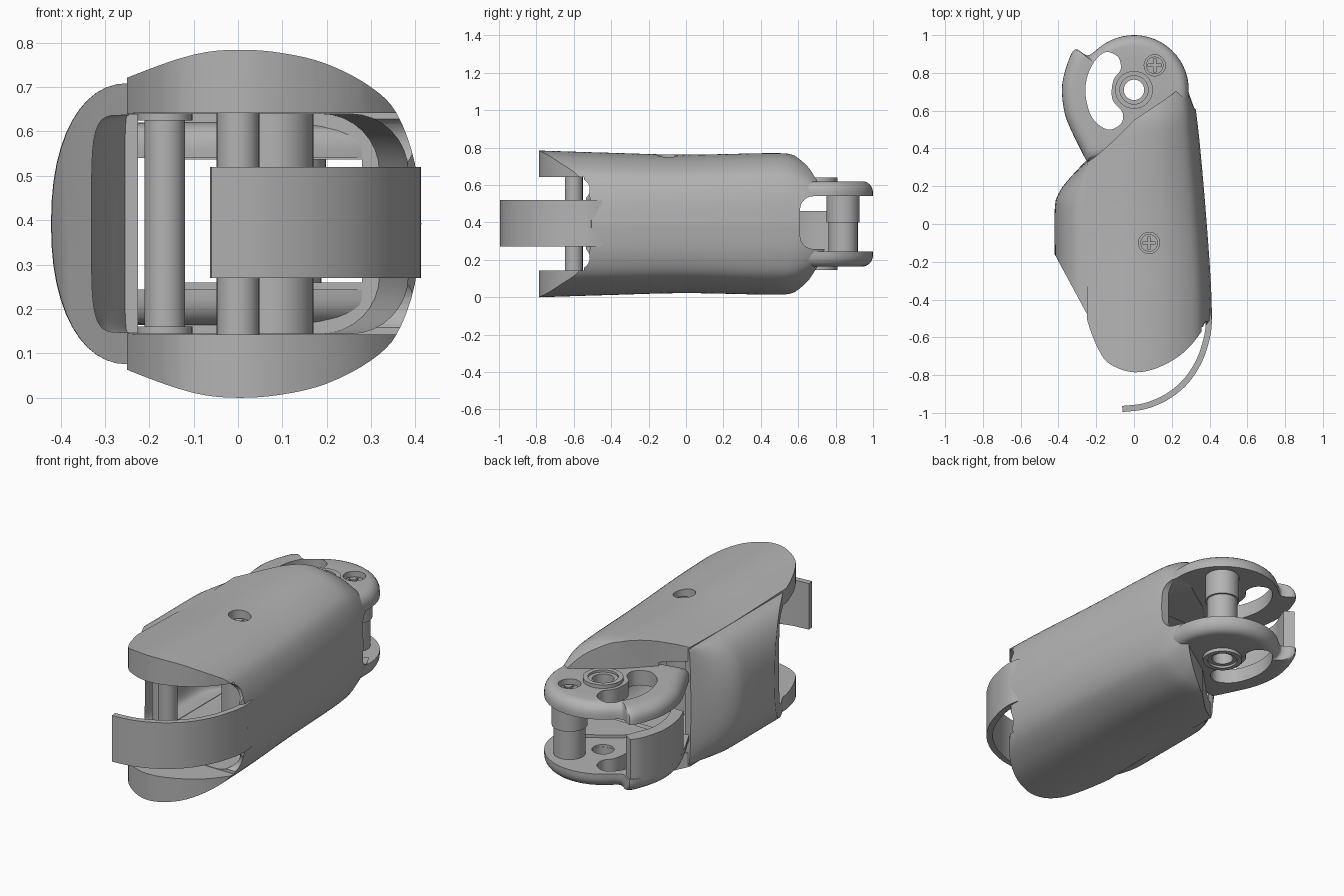
import bpy, bmesh, math
from mathutils import Vector

if "Cube" in bpy.data.objects:
    bpy.data.objects.remove(bpy.data.objects["Cube"])

grey = bpy.data.materials.new("matte grey")
grey.use_nodes = True
grey.diffuse_color = (0.45, 0.45, 0.45, 1)
grey.node_tree.nodes["Principled BSDF"].inputs["Base Color"].default_value = (0.45, 0.45, 0.45, 1)
MID = 0.392  # mid height, the shape mirrors above and below it


def loft(name, rings):
    """Closed solid through a row of matching rings."""
    bm = bmesh.new()
    loops = [[bm.verts.new(p) for p in r] for r in rings]
    n = len(loops[0])
    for a, b in zip(loops, loops[1:]):
        for i in range(n):
            j = (i + 1) % n
            bm.faces.new((a[i], a[j], b[j], b[i]))
    bm.faces.new(loops[0][::-1])
    bm.faces.new(loops[-1])
    if bm.calc_volume(signed=True) < 0:
        bmesh.ops.reverse_faces(bm, faces=bm.faces)
    bm.normal_update()
    me = bpy.data.meshes.new(name)
    bm.to_mesh(me)
    bm.free()
    me.materials.append(grey)
    ob = bpy.data.objects.new(name, me)
    bpy.context.collection.objects.link(ob)
    return ob


def prism(name, outline, z0, z1):
    return loft(name, [[(x, y, z) for x, y in outline] for z in (z0, z1)])


def cylinder(name, x, y, r, z0, z1, n=40):
    ring = [(x + r * math.cos(i * math.tau / n), y + r * math.sin(i * math.tau / n)) for i in range(n)]
    return prism(name, ring, z0, z1)


def box(name, x0, x1, y0, y1, z0, z1):
    return prism(name, [(x0, y0), (x1, y0), (x1, y1), (x0, y1)], z0, z1)


def spline(pts, steps=5, closed=True):
    """Catmull-Rom curve through the points."""
    p = [Vector(q) for q in pts]
    n = len(p)
    get = (lambda i: p[i % n]) if closed else (lambda i: p[max(0, min(n - 1, i))])
    out = []
    for i in range(n if closed else n - 1):
        a, b, c, d = (get(i + k) for k in (-1, 0, 1, 2))
        for s in range(steps):
            t = s / steps
            out.append(0.5 * (2 * b + (c - a) * t + (2 * a - 5 * b + 4 * c - d) * t * t
                              + (3 * b - a - 3 * c + d) * t ** 3))
    return out if closed else out + [p[-1]]


def ramp(keys, v):
    for (a, fa), (b, fb) in zip(keys, keys[1:]):
        if v <= b:
            t = max(0, (v - a) / (b - a))
            return fa + (fb - fa) * t
    return keys[-1][1]


def cut(ob, *tools):
    bpy.context.view_layer.objects.active = ob
    for tool in tools:
        m = ob.modifiers.new("cut", 'BOOLEAN')
        m.operation, m.object, m.solver = 'DIFFERENCE', tool, 'EXACT'
        bpy.context.view_layer.update()
        bpy.ops.object.modifier_apply(modifier=m.name)
        bpy.data.objects.remove(tool)


def steps(a, b, n):
    return [a + (b - a) * i / n for i in range(n + 1)]


# Body shell: D-shaped sections lofted along the length
width = spline([(-.9, .415), (-.5, .413), (-.2, .4), (.3, .36), (.62, .325), (.75, .29), (.82, .26)], 5, False)
height = spline([(-.9, .396), (-.78, .392), (-.4, .38), (0, .37), (.5, .378), (.6, .355),
                 (.68, .31), (.75, .23), (.82, .15)], 5, False)
half = spline([(-.25, .335), (-.1, .38), (0, .39), (.1, .383), (.2, .36),
               (.3, .31), (.36, .25), (.4, .14), (.415, 0)], 4, False)


def body_ring(y):
    w, h = ramp(width, y) / .415, ramp(height, y) / .39
    top = [(x * w if x > 0 else x, z * h) for x, z in half]
    return [(x, y, MID + z) for x, z in top + [(x, -z) for x, z in reversed(top[:-1])]]


def cavity_ring(y):
    r, hh = .13, .2475
    cx = ramp(width, y) - .03 - r
    top = [(-.7, hh)] + [(cx + r * math.cos(a), hh - r + r * math.sin(a)) for a in steps(math.pi / 2, 0, 8)]
    return [(x, y, MID + z) for x, z in top + [(x, -z) for x, z in reversed(top)]]


def side_notch(y0, y1, z0, z1, r):
    pts = []
    for cy, cz, a in ((y1 - r, z1 - r, 0), (y0 + r, z1 - r, 1), (y0 + r, z0 + r, 2), (y1 - r, z0 + r, 3)):
        pts += [(cy + r * math.cos(t), cz + r * math.sin(t))
                for t in steps(a * math.pi / 2, (a + 1) * math.pi / 2, 6)]
    return loft("notch", [[(x, y, z) for y, z in pts] for x in (.1, .6)])


body = loft("body_shell", [body_ring(y) for y in steps(-.9, .82, 43)])
nose = spline([(-.26, -.46), (-.235, -.55), (-.19, -.66), (-.13, -.74), (0, -.785), (.14, -.755),
               (.28, -.665), (.4, -.51)], 5, False)
cut(body,
    prism("nose_trim", nose + [(.7, -.42), (.7, -1.2), (-.7, -1.2), (-.7, -.46)], -.3, 1.1),
    prism("rear_trim", [(-.27, .31), (-.2, .36), (-.12, .43), (0, .55), (.12, .63), (.2, .685), (.27, .745),
                        (.295, .757), (.6, .757), (.6, 1.2), (-.6, 1.2), (-.6, .31)], -.3, 1.1),
    loft("cavity", [cavity_ring(y) for y in steps(-1.1, .42, 24)]),
    box("rear_opening", -.75, .28, .3, 1.1, .26, .537),
    box("front_opening", -.75, .75, -1.3, -.545, .142, .642),
    side_notch(-1, -.515, .15, .272, .06), side_notch(-1, -.515, .518, .634, .055),
    side_notch(.61, 1, .258, .54, .07),
    cylinder("screw_recess", .08, -.1, .056, .69, 1))

# Curved tongue sweeping round the front
path = spline([(.402, -.45), (.412, -.52), (.4, -.61), (.36, -.73), (.285, -.845), (.18, -.93),
               (.06, -.98), (-.06, -.995)], 5, False)
inner = []
for i, p in enumerate(path):
    d = (path[min(i + 1, len(path) - 1)] - path[max(i - 1, 0)]).normalized()
    inner.append(p + Vector((d.y, -d.x)) * .032)
prism("front_tongue", path + inner[::-1], .27, .52)

# Domed side cover, hollow and open towards the front
bulge = spline([(-.5, .42), (-.2, .42), (.08, .42), (.16, .4), (.22, .36), (.33, .26)], 5, False)


def cover_ring(y, inset, high, power):
    w = max(.01, ramp(bulge, y) - inset - .245)
    pts = []
    for a in steps(-math.pi / 2, math.pi / 2, 24):
        c, s = math.cos(a), math.sin(a)
        pts.append((-.245 - w * abs(c) ** power, y, MID + high * math.copysign(abs(s) ** power, s)))
    return [(-.225, y, MID - high)] + pts + [(-.225, y, MID + high)]


cover = loft("side_cover", [cover_ring(y, 0, .317, .9) for y in steps(-.48, .33, 24)])
cut(cover,
    loft("cover_hollow", [cover_ring(y, .09, .245, .4) for y in steps(-.6, .25, 20)]),
    box("cover_mouth", -.24, 0, -.6, .25, .15, .634),
    prism("cover_trim", [(-.6, .178), (-.42, -.16), (-.25, -.475), (-.1, -.7), (-.6, -.7)], -.1, 1))

# Rear hinge plates with rounded rim, hook, kidney slot and pivot hole
rim = [(.29 * math.cos(a), .71 + .29 * math.sin(a)) for a in steps(.1, 2.25, 18)]
hook = spline([rim[-1], (-.235, .895), (-.265, .9), (-.31, .925), (-.345, .87), (-.38, .74), (-.37, .6),
               (-.33, .49), (-.25, .33)], 4, False)
plate_outline = rim + [tuple(p) for p in hook[1:]] + [(-.1, .36), (.1, .36), (.28, .42), (.29, .6)]
slot = spline([(-.15, .91), (-.21, .86), (-.25, .77), (-.255, .67), (-.22, .56), (-.14, .5), (-.07, .53),
               (-.06, .59), (-.11, .65), (-.118, .71), (-.105, .77), (-.07, .82), (-.085, .885)], 4)


def plate_ring(scale, z):
    return [(x * scale, .68 + (y - .68) * scale, z) for x, y in plate_outline]


for side, label in ((1, "upper"), (-1, "lower")):
    curve = [(1 - .18 * (1 - math.cos(a)), MID + side * (.168 + .06 * math.sin(a)))
             for a in steps(0, math.pi / 2, 6)]
    plate = loft(label + "_hinge_plate", [plate_ring(s, z) for s, z in [(1, MID + side * .148)] + curve])
    cut(plate, prism("slot", slot, 0, 1), cylinder("pivot_hole", 0, .71, .055, 0, 1))
    if side > 0:
        cut(plate, cylinder("screw_recess", .11, .84, .056, .57, 1))
    hub = cylinder(label + "_pivot_hub", 0, .71, .1, MID + side * .16, MID + side * .247)
    cut(hub, cylinder("hub_hole", 0, .71, .054, 0, 1),
        cylinder("hub_step", 0, .71, .075, MID + side * .235, MID + side * .3))

# Upright wall along the lower hook
wall = spline([(-.335, .5), (-.37, .6), (-.38, .74), (-.345, .87), (-.31, .92)], 4, False)
wall += spline([(-.262, .89), (-.285, .83), (-.318, .74), (-.312, .62), (-.27, .5)], 4, False)
prism("hook_wall", wall, .225, .46)

# Internal posts and bosses
cylinder("rear_boss_lower", .11, .84, .078, .24, .41)
cylinder("rear_boss_upper", .11, .84, .088, .4, .55)
cylinder("front_post", 0, -.6, .048, .14, .65)
cylinder("middle_boss", .08, -.1, .09, .14, .65)
cylinder("side_pin", -.165, -.42, .046, .14, .65)
for z in (.144, .625):
    cylinder("pin_flange", -.165, -.42, .062, z, z + .017)

# Cross-head screws set in recesses
for x, y, z in ((.08, -.1, .72), (.11, .84, .595)):
    screw = cylinder("screw_head", x, y, .046, z - .04, z)
    cut(screw, box("groove", x - .035, x + .035, y - .006, y + .006, z - .015, z + .1),
        box("groove", x - .006, x + .006, y - .035, y + .035, z - .015, z + .1))

# Smooth shading with sharp edges kept
bpy.ops.object.select_all(action='DESELECT')
for ob in bpy.context.collection.objects:
    if ob.type == 'MESH' and grey.name in ob.data.materials:
        ob.select_set(True)
        bpy.context.view_layer.objects.active = ob
bpy.ops.object.shade_smooth_by_angle(angle=math.radians(35))
